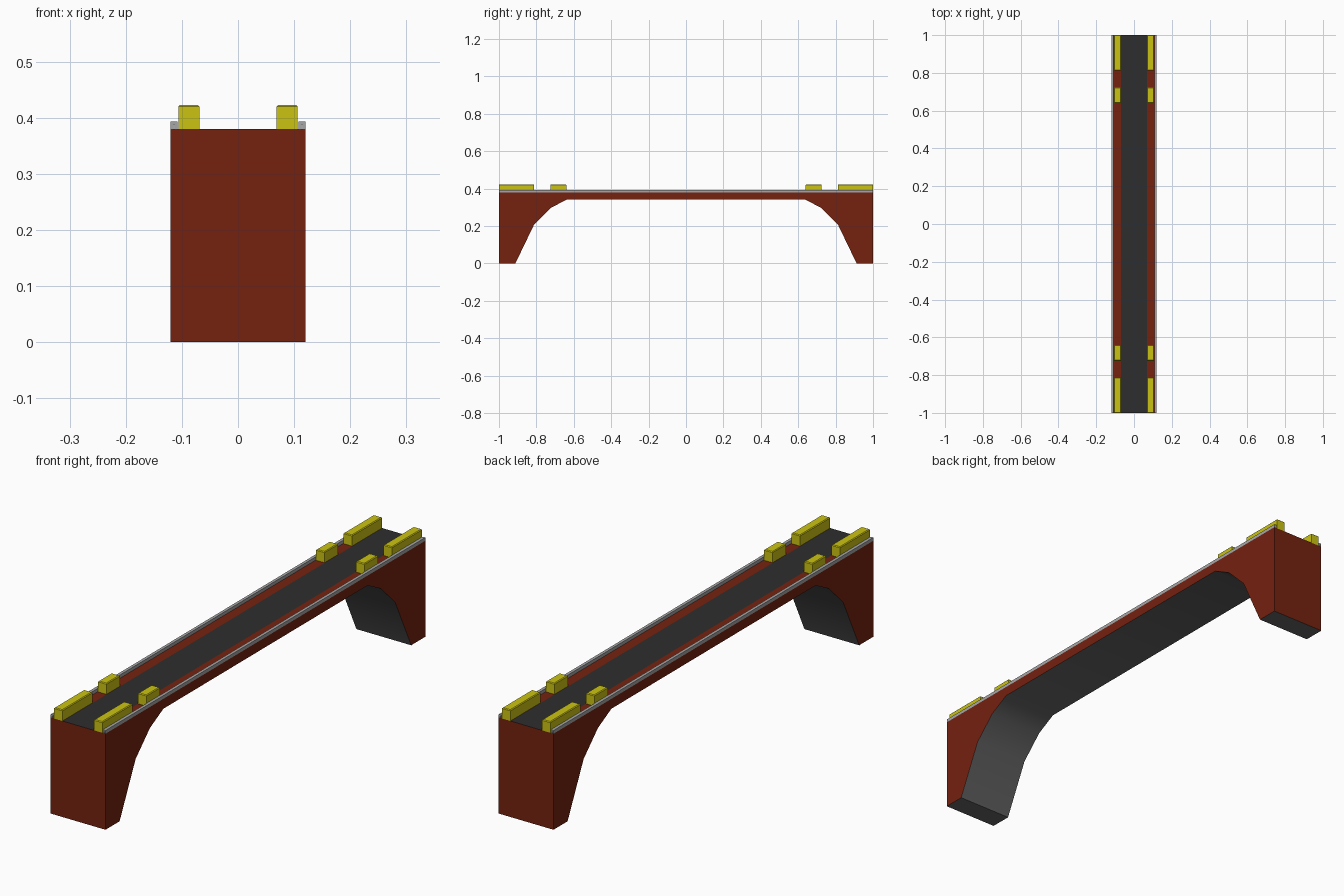
import bpy, bmesh, math

if "Cube" in bpy.data.objects:
    bpy.data.objects.remove(bpy.data.objects["Cube"])


def material(name, rgb):
    m = bpy.data.materials.new(name)
    m.diffuse_color = (*rgb, 1)
    m.use_nodes = True
    m.node_tree.nodes["Principled BSDF"].inputs["Base Color"].default_value = m.diffuse_color
    return m


RED = material("brick_red", (0.178, 0.016, 0.005))
ROAD = material("asphalt", (0.027, 0.027, 0.027))
UNDER = material("concrete_grey", (0.122, 0.122, 0.122))
YELLOW = material("yellow", (0.60, 0.55, 0.006))
STEEL = material("rail_grey", (0.38, 0.38, 0.38))


def make_object(name, bm, *mats):
    bmesh.ops.recalc_face_normals(bm, faces=bm.faces)
    me = bpy.data.meshes.new(name)
    bm.to_mesh(me)
    bm.free()
    for m in mats:
        me.materials.append(m)
    ob = bpy.data.objects.new(name, me)
    bpy.context.collection.objects.link(ob)
    return ob


def extrude_profile(bm, pts, vec):
    face = bm.faces.new([bm.verts.new(p) for p in pts])
    new = bmesh.ops.extrude_face_region(bm, geom=[face])["geom"]
    bmesh.ops.translate(bm, vec=vec, verts=[v for v in new if isinstance(v, bmesh.types.BMVert)])


# Bridge body: side profile with a faceted arch, extruded across the width
arch = [(-0.912, 0), (-0.812, 0.208), (-0.722, 0.297), (-0.638, 0.341)]
arch += [(-y, z) for y, z in reversed(arch)]
outline = [(-1, 0)] + arch + [(1, 0), (1, 0.38), (-1, 0.38)]
bm = bmesh.new()
extrude_profile(bm, [(-0.12, y, z) for y, z in outline], (0.24, 0, 0))
bmesh.ops.recalc_face_normals(bm, faces=bm.faces)
# cut the deck into kerb, road and kerb strips
for x in (-0.068, 0.068):
    top = [f for f in bm.faces if f.normal.z > 0.9]
    geom = top + list({e for f in top for e in f.edges}) + list({v for f in top for v in f.verts})
    bmesh.ops.bisect_plane(bm, geom=geom, plane_co=(x, 0, 0), plane_no=(1, 0, 0))
for f in bm.faces:
    if f.normal.z > 0.9 and abs(f.calc_center_median().x) < 0.06:
        f.material_index = 1
    elif f.normal.z < -0.1:
        f.material_index = 2
body = make_object("bridge_body", bm, RED, ROAD, UNDER)
bpy.context.view_layer.objects.active = body
body.select_set(True)
bpy.ops.object.shade_smooth_by_angle(angle=math.radians(40))

for side, label in ((-1, "left"), (1, "right")):
    # Edge rail: thin channel with a narrow slot underneath
    rail = [(0.108, 0.38), (0.113, 0.38), (0.113, 0.387), (0.115, 0.387),
            (0.115, 0.38), (0.12, 0.38), (0.12, 0.393), (0.108, 0.393)]
    bm = bmesh.new()
    extrude_profile(bm, [(side * x, -1, z) for x, z in rail], (0, 2, 0))
    make_object(label + "_rail", bm, STEEL)

    # Yellow barrier blocks: a long one at each end and a short one further in
    for end, where in ((-1, "front"), (1, "back")):
        for kind, y0, y1 in (("long", 0.812, 1.0), ("short", 0.64, 0.724)):
            bm = bmesh.new()
            a, b = end * y0, end * y1
            extrude_profile(bm, [(side * 0.069, a, 0.38), (side * 0.106, a, 0.38),
                                 (side * 0.106, b, 0.38), (side * 0.069, b, 0.38)], (0, 0, 0.043))
            rim = [e for e in bm.edges if all(v.co.z > 0.4 for v in e.verts)]
            bmesh.ops.bevel(bm, geom=rim, offset=0.003, segments=1, affect='EDGES')
            make_object(f"{label}_{where}_{kind}_barrier", bm, YELLOW)
